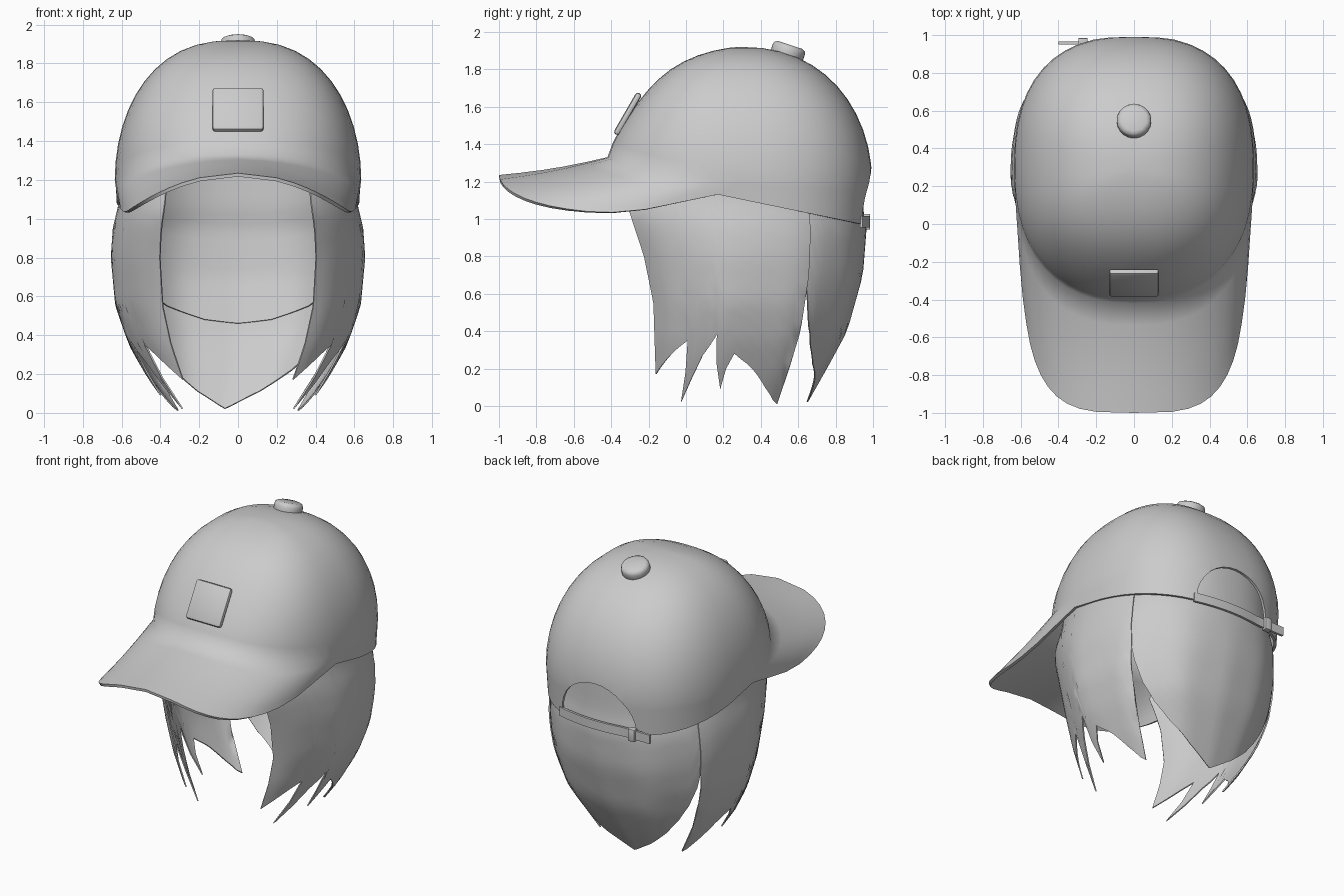
import bpy
import bmesh
from math import sin, cos, pi, radians

if "Cube" in bpy.data.objects:
    bpy.data.objects.remove(bpy.data.objects["Cube"])

GREY = (0.6, 0.6, 0.6, 1)
mat = bpy.data.materials.new("plain grey")
mat.use_nodes = True
mat.diffuse_color = GREY
mat.node_tree.nodes["Principled BSDF"].inputs["Base Color"].default_value = GREY


def power(v, e):
    return abs(v) ** e * (1 if v >= 0 else -1)


def interp(table, v):
    for (a, p), (b, q) in zip(table, table[1:]):
        if v <= b:
            return p + (q - p) * max(0, v - a) / (b - a)
    return table[-1][1]


def finish(ob, name, angle=40):
    ob.name = name
    ob.data.materials.clear()
    ob.data.materials.append(mat)
    bpy.ops.object.select_all(action="DESELECT")
    ob.select_set(True)
    bpy.context.view_layer.objects.active = ob
    for m in list(ob.modifiers):
        bpy.ops.object.modifier_apply(modifier=m.name)
    bpy.ops.object.shade_smooth_by_angle(angle=radians(angle))
    return ob


def rounded(ob, width):
    bpy.ops.object.transform_apply(location=False, rotation=False, scale=True)
    mod = ob.modifiers.new("Round", "BEVEL")
    mod.width = width
    mod.segments = 2


def grid(name, columns, thickness, closed=False):
    """Skin a list of equally long columns of points, each running downward."""
    bm = bmesh.new()
    cols = [[bm.verts.new(p) for p in col] for col in columns]
    pairs = list(zip(cols, cols[1:]))
    if closed:
        pairs.append((cols[-1], cols[0]))
    for a, b in pairs:
        for j in range(len(a) - 1):
            bm.faces.new((a[j], a[j + 1], b[j + 1], b[j]))
    bmesh.ops.remove_doubles(bm, verts=bm.verts, dist=0.0005)
    me = bpy.data.meshes.new(name)
    bm.to_mesh(me)
    bm.free()
    ob = bpy.data.objects.new(name, me)
    bpy.context.collection.objects.link(ob)
    mod = ob.modifiers.new("Thickness", "SOLIDIFY")
    mod.thickness = thickness
    mod.offset = -1
    return ob


# Cap: crown dome flowing into a curved brim at the front and a skirt at the back
MID_Y = 0.29


def crown_point(theta, phi):
    front = max(0, cos(theta))
    base = 1.2 + 0.13 * front ** 2
    c = max(0, cos(phi))
    plan = 0.85 if front else 0.8
    x = 0.635 * power(sin(theta), plan) * c ** 0.8
    if front:
        ry = 0.71 * c ** (1 + 0.4 * front) - 0.04 * front * sin(4 * phi)
    else:
        ry = 0.705 * c ** 0.88
    y = MID_Y - ry * power(cos(theta), plan)
    return x, y, base + (1.92 - base) * sin(phi)


def edge_point(theta):
    if cos(theta) > -0.001:
        y = 0.17 - 1.17 * max(0, cos(theta)) ** 0.54
        rear = max(0, y + 0.5) / 0.67
        x = (0.595 + 0.03 * rear) * power(sin(theta), 0.54)
        z = 1.235 - 0.6 * x * x + 0.13 * rear ** 1.5
    else:
        x, y, z = crown_point(theta, 0)
        x, y = x * 0.99, MID_Y + (y - MID_Y) * 0.975
        z = 1.13 - 0.205 * (y - 0.17)
    return x, y, z


cap_columns = []
for i in range(48):
    th = 2 * pi * i / 48
    col = [crown_point(th, pi / 2 * (1 - j / 12)) for j in range(13)]
    start, end = col[-1], edge_point(th)
    for k in range(1, 6):
        point = [a + (b - a) * k / 5 for a, b in zip(start, end)]
        point[2] -= 0.012 * max(0, cos(th)) * sin(pi * k / 5)
        col.append(point)
    cap_columns.append(col)
cap = grid("cap", cap_columns, 0.018, True)

# Arched opening in the back of the cap
bpy.ops.mesh.primitive_cylinder_add(vertices=32, radius=1, depth=2, location=(0, 1.0, 1.0),
                                    rotation=(pi / 2, 0, 0))
cutter = bpy.context.object
cutter.scale = (0.28, 0.27, 0.4)
cutter.hide_render = True
cut = cap.modifiers.new("Arch", "BOOLEAN")
cut.operation = "DIFFERENCE"
cut.object = cutter
finish(cap, "cap", 65)
bpy.data.objects.remove(cutter)

# Adjusting strap with a loose straight end
strap_columns = []
for i in range(17):
    x = 0.3 - 0.7 * i / 16
    y = 0.985 - 0.45 * max(x, -0.2) ** 2
    strap_columns.append([(x, y, 1.015), (x, y, 0.955)])
finish(grid("strap", strap_columns, 0.016), "strap")

bpy.ops.mesh.primitive_cube_add(size=1, location=(-0.27, 0.965, 0.985))
buckle = bpy.context.object
buckle.scale = (0.05, 0.04, 0.085)
rounded(buckle, 0.006)
finish(buckle, "strap_buckle")

# Top button
bpy.ops.mesh.primitive_cylinder_add(vertices=10, radius=0.095, depth=0.08, location=(0, 0.545, 1.892),
                                    rotation=(radians(-18), 0, 0))
button = bpy.context.object
rounded(button, 0.025)
finish(button, "top_button", 60)

# Blank front patch with rounded corners
bpy.ops.mesh.primitive_cube_add(size=1, location=(0, -0.312, 1.562), rotation=(radians(-30), 0, 0))
patch = bpy.context.object
patch.scale = (0.265, 0.034, 0.255)
rounded(patch, 0.016)
finish(patch, "front_patch")

# Hair: half width, front reach and back reach at each height
WIDTH = [(0, .34), (.15, .45), (.35, .56), (.55, .63), (.8, .655), (.95, .645), (1.1, .61), (1.3, .6)]
FRONT = [(0, .58), (.18, .585), (.55, .6), (.8, .665), (1.05, .77), (1.15, .7), (1.3, .65)]
BACK = [(0, .345), (.2, .46), (.4, .57), (.7, .655), (.95, .675), (1.05, .655), (1.3, .65)]
# Lower outlines of the locks by angle from the front
SIDE_LOCKS = [(38, .17), (46, .24), (54, .3), (61, .35), (64, .18), (66, .02), (68, .15), (71, .27),
              (77, .38), (78, .22), (80, .09), (82, .2), (86, .28), (95, .2), (105, .1), (114, .03),
              (119, .01), (120, .2)]
BACK_LOCKS = [(110, .95), (118, .75), (122, .57), (126, .43), (133, .32), (143, .22), (160, .11), (180, .02)]
UNDER_LAYER = [(112, .75), (125, .66), (145, .55), (165, .48), (180, .46)]
HAIR_TOP = 1.3


def hair_point(deg, z, inset):
    fold = min(deg, 360 - deg)
    low = max(0, min(1, (1.1 - z) / 0.6))
    # locks beside the face sweep forward towards their tips
    sweep = 12 * max(0, 1 - abs(fold - 65) / 18) * max(0, 1 - z / 0.4) ** 1.2
    th = radians(deg - sweep if deg < 180 else deg + sweep)
    plan = 1 if fold < 90 else 0.88
    s, c = power(sin(th), plan), power(cos(th), plan)
    ripple = 1 + 0.01 * low * sin(radians(fold * 10)) - inset
    reach = interp(FRONT if c > 0 else BACK, z)
    lean = 0.07 * max(0, -c) * max(0, 1 - z / 0.4) * (fold > 120)
    return interp(WIDTH, z) * s * ripple - lean, 0.3 - reach * c * ripple, z


def mirrored(outline):
    return [(360 - a, z) for a, z in reversed(outline)]


def hair_sheet(name, outline, inset, thickness):
    angles = []
    for (a, _), (b, _) in zip(outline, outline[1:]):
        steps = max(1, round((b - a) / 3.5))
        angles += [a + (b - a) * k / steps for k in range(steps)]
    angles.append(outline[-1][0])
    columns = []
    for a in angles:
        end = interp(outline, a)
        columns.append([hair_point(a, HAIR_TOP + (end - HAIR_TOP) * j / 18, inset) for j in range(19)])
    return finish(grid(name, columns, thickness), name, 60)


hair_sheet("left_side_hair", SIDE_LOCKS, 0, 0.008)
hair_sheet("right_side_hair", mirrored(SIDE_LOCKS), 0, 0.008)
hair_sheet("back_hair", BACK_LOCKS + mirrored(BACK_LOCKS)[1:], 0.014, 0.008)
# Shorter under layer at the back of the head
hair_sheet("under_hair", UNDER_LAYER + mirrored(UNDER_LAYER)[1:], 0.05, 0.008)
